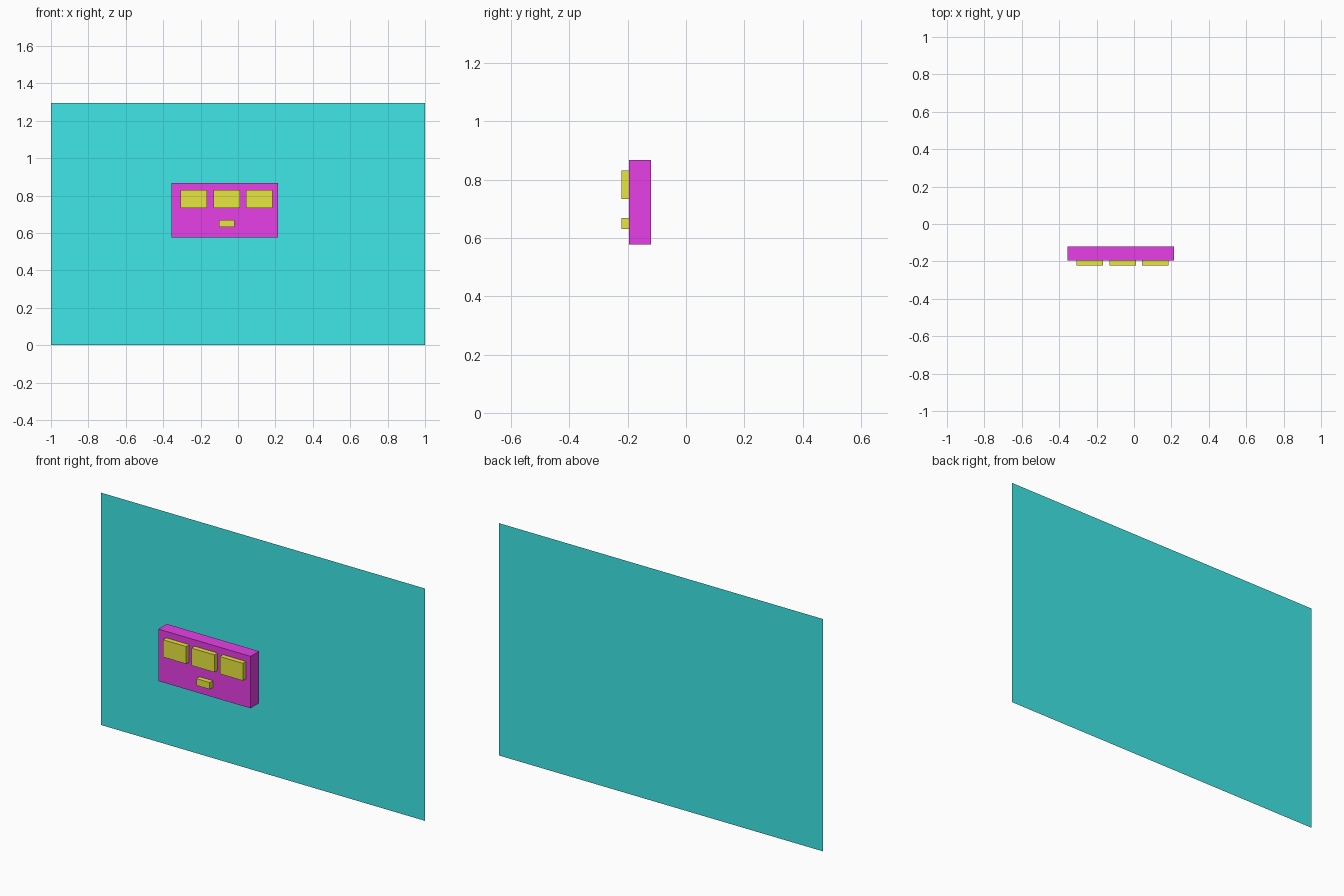
import bpy

if "Cube" in bpy.data.objects:
    bpy.data.objects.remove(bpy.data.objects["Cube"])


def material(name, rgb):
    m = bpy.data.materials.new(name)
    m.diffuse_color = (*rgb, 1)
    m.use_nodes = True
    m.node_tree.nodes["Principled BSDF"].inputs["Base Color"].default_value = m.diffuse_color
    return m


def box(name, x, y, z, mat):
    """Box spanning the (min, max) pairs x, y and z."""
    spans = (x, y, z)
    bpy.ops.mesh.primitive_cube_add(size=1, location=[(a + b) / 2 for a, b in spans])
    ob = bpy.context.object
    ob.name = name
    ob.scale = [b - a for a, b in spans]
    bpy.ops.object.transform_apply(location=False, rotation=False, scale=True)
    ob.data.materials.append(mat)
    return ob


cyan = material("cyan", (0.05, 0.8, 0.8))
magenta = material("magenta", (0.8, 0.05, 0.8))
yellow = material("yellow", (0.8, 0.8, 0.05))

FRONT, BODY_FRONT, BODY_BACK, PANEL_Y = -0.222, -0.195, -0.12, 0.222
HEIGHT = 1.296

# Back panel: a single flat sheet behind the unit
bpy.ops.mesh.primitive_plane_add(size=1, location=(0, PANEL_Y, HEIGHT / 2),
                                 rotation=(1.5707963, 0, 0))
panel = bpy.context.object
panel.name = "back_panel"
panel.scale = (2, HEIGHT, 1)
bpy.ops.object.transform_apply(location=False, rotation=True, scale=True)
panel.data.materials.append(cyan)

# Control box body
box("control_box", (-0.355, 0.214), (BODY_FRONT, BODY_BACK), (0.577, 0.867), magenta)

# Row of three large buttons
for i in range(3):
    cx = -0.236 + 0.175 * i
    box(f"large_button_{i + 1}", (cx - 0.071, cx + 0.071),
        (FRONT, BODY_FRONT), (0.734, 0.831), yellow)

# Small button below the row
box("small_button", (-0.102, -0.019), (FRONT, BODY_FRONT), (0.631, 0.669), yellow)
